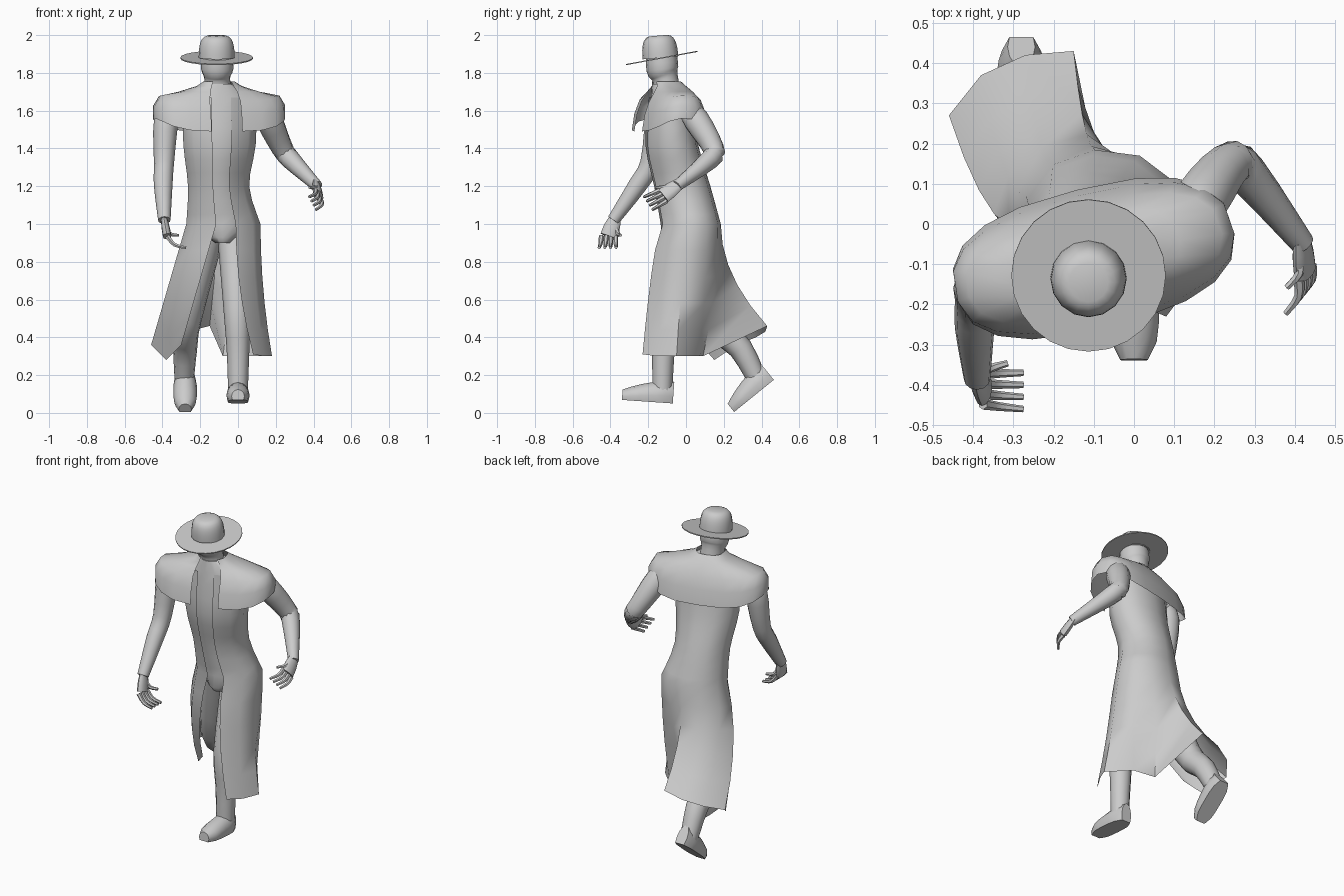
import bpy
from math import sin, cos, pi, radians, sqrt, copysign
from mathutils import Vector, Matrix

if "Cube" in bpy.data.objects:
    bpy.data.objects.remove(bpy.data.objects["Cube"])

GREY = (0.6, 0.6, 0.6, 1)
material = bpy.data.materials.new("plain grey")
material.use_nodes = True
material.diffuse_color = GREY
material.node_tree.nodes["Principled BSDF"].inputs["Base Color"].default_value = GREY


def loft(name, rings, closed=True, matrix=Matrix()):
    """Skin a list of equally long rings; closed rings also get end caps."""
    count = len(rings[0])
    verts = [matrix @ Vector(point) for ring in rings for point in ring]
    faces = []
    for row in range(0, len(verts) - count, count):
        for i in range(count if closed else count - 1):
            j = (i + 1) % count
            faces.append((row + i, row + j, row + count + j, row + count + i))
    if closed:
        faces.append(tuple(reversed(range(count))))
        faces.append(tuple(range(len(verts) - count, len(verts))))
    mesh = bpy.data.meshes.new(name)
    mesh.from_pydata(verts, [], faces)
    mesh.materials.append(material)
    part = bpy.data.objects.new(name, mesh)
    bpy.context.collection.objects.link(part)
    bpy.ops.object.select_all(action="DESELECT")
    part.select_set(True)
    bpy.context.view_layer.objects.active = part
    bpy.ops.object.shade_smooth_by_angle(angle=radians(50))


def spline(points, steps=3):
    """Smooth curve through points of any dimension."""
    points = [Vector(p) for p in points]
    last = len(points) - 1
    curve = []
    for k in range(last):
        a, b, c, d = (points[min(max(k + step, 0), last)] for step in (-1, 0, 1, 2))
        for t in (step / steps for step in range(steps)):
            curve.append(b + ((c - a) + (2 * a - 5 * b + 4 * c - d
                              + (3 * b - 3 * c + d - a) * t) * t) * (t / 2))
    return curve + [points[last]]


def tube(name, controls, side=(1, 0, 0), flat=1, sides=12):
    """Limb through (x, y, z, radius) controls; flat thins it across side."""
    path = spline(controls)
    centres = [p.xyz for p in path]
    rings = []
    for k, centre in enumerate(centres):
        ahead = centres[min(k + 1, len(path) - 1)] - centres[max(k - 1, 0)]
        across = Vector(side) - Vector(side).project(ahead)
        across.normalize()
        up = ahead.normalized().cross(across) * flat
        turns = (2 * pi * i / sides for i in range(sides))
        rings.append([centre + (across * cos(a) + up * sin(a)) * path[k].w for a in turns])
    loft(name, rings)


def oval(z, x, y, rx, ry, count=16, gap=None, yaw=0, lift=0, power=1):
    """Level oval, left open at the front by a gap; lift raises its two ends
    and a power below one makes it boxier."""
    start, sweep = (0, 2 * pi / count)
    if gap is not None:
        start = radians(gap) - pi / 2
        sweep = (2 * pi - 2 * radians(gap)) / (count - 1)
    turn = Matrix.Rotation(radians(yaw), 3, "Z")
    ring = []
    for a in (start + sweep * i for i in range(count)):
        u, v = (copysign(abs(f) ** power, f) for f in (cos(a), sin(a)))
        ring.append(Vector((x, y, z)) + turn @ Vector((rx * u, ry * v, lift * u ** 4)))
    return ring


# Long coat: open at the front, skirt flaring down to a swept-back hem
body = spline([(1, -.08, .025, .2, .16), (1.2, -.105, -.02, .165, .15),
               (1.42, -.1, -.075, .195, .14), (1.67, -.1, -.085, .2, .11)])
torso = [oval(*section, count=11, gap=15, yaw=6) for section in body]
hem = [Vector(p) for p in [
    (.08, -.23, .31), (.14, -.15, .3), (.18, -.05, .3), (.06, .07, .3),
    (-.08, .09, .3), (-.15, .43, .46), (-.27, .42, .43), (-.38, .37, .4),
    (-.46, .27, .36), (-.38, .15, .28), (-.3, .08, .36)]]


def skirt_point(hip, low, drop):
    """Left and rear edges flare late, the front panel flares early."""
    flare = Vector((drop ** (2 if low.x > 0 else 1), drop ** (.6 if low.y < 0 else 2), drop))
    return hip + (low - hip) * flare


skirt = [[skirt_point(hip, low, drop / 5) for hip, low in zip(torso[0], hem)]
         for drop in range(5, 0, -1)]
loft("long_coat", skirt + torso, closed=False)

# Vest: the same trunk a little slimmer, rounded off between the legs
crotch = [oval(.9, -.08, -.06, .04, .05), oval(.93, -.08, -.03, .08, .1)]
trunk = [oval(z, x, y, rx * .85, ry * .92) for z, x, y, rx, ry in body]
loft("vest", crotch + trunk + [oval(1.74, -.1, -.11, .07, .07)])

# Shoulder cape, turned with the swing of the arms
cape = dict(count=19, yaw=14, power=.78)
loft("shoulder_cape", [
    oval(1.49, -.1, -.085, .355, .175, gap=9, lift=.07, **cape),
    oval(1.58, -.1, -.085, .355, .16, gap=9, lift=.05, **cape),
    oval(1.65, -.1, -.085, .325, .135, gap=10, lift=.03, **cape),
    oval(1.7, -.1, -.085, .22, .105, gap=14, **cape),
    oval(1.73, -.1, -.09, .12, .085, gap=24, **cape),
    oval(1.755, -.1, -.105, .08, .075, gap=32, **cape)], closed=False)

# Head and neck
tube("head", [(-.105, -.1, 1.68, .075), (-.11, -.11, 1.77, .068),
              (-.11, -.125, 1.82, .085), (-.11, -.13, 1.92, .08)], sides=16)

# Wide-brimmed hat, rising to the back
hat = Matrix.Translation((-.113, -.128, 1.88)) @ Matrix.Rotation(radians(10.5), 4, "X")
loft("hat_brim", [oval(z, 0, 0, .192, .192, count=24) for z in (-.004, .002)], matrix=hat)
dome = Matrix.Translation((-.113, -.135, 1.88)) @ Matrix.Rotation(radians(5), 4, "X")
crown = []
for t in (i / 8 for i in range(8)):
    radius = .095 * sqrt(1 - t ** 2.3)
    crown.append(oval(.12 * sin(t * pi / 2), 0, 0, radius, radius))
loft("hat_crown", crown, matrix=dome)

# Arms
tube("right_arm", [(-.34, -.14, 1.61, .045), (-.38, -.15, 1.55, .065), (-.392, -.19, 1.32, .053),
                   (-.396, -.26, 1.2, .049), (-.39, -.385, 1.02, .033)])
tube("left_arm", [(.13, 0, 1.62, .05), (.165, .055, 1.55, .07), (.235, .145, 1.4, .057),
                  (.28, .125, 1.34, .052), (.42, -.05, 1.2, .03)], side=(0, .5, .9))


def hand(name, wrist, knuckles, spread, reach, bow):
    """Flat palm, four bowed fingers fanned along spread, and a thumb."""
    wrist, knuckles, spread, reach, bow = map(Vector, (wrist, knuckles, spread, reach, bow))
    middle = (wrist + knuckles) / 2
    palm = [(*wrist, .032), (*middle, .043), (*knuckles, .045)]
    tube(name + "_palm", palm, side=spread, flat=.5)
    roots = [(f"finger_{k}", knuckles + spread * (k - 2.5) * .025, reach + spread * (k - 2.5) * .005)
             for k in range(1, 5)]
    roots.append(("thumb", middle - spread * .02, reach * .7 - spread * .03))
    for label, root, stretch in roots:
        joint, tip = root + stretch / 2 + bow, root + stretch
        tube(f"{name}_{label}", [(*root, .014), (*joint, .011), (*tip, .008)], side=spread, sides=6)


hand("right_hand", (-.392, -.375, 1.03), (-.375, -.41, .935),
     spread=(0, -1, 0), reach=(.1, -.005, -.06), bow=(-.01, 0, -.015))
hand("left_hand", (.415, -.035, 1.215), (.425, -.12, 1.15),
     spread=(.4, .5, -.75), reach=(-.03, -.08, -.04), bow=(.015, 0, 0))

# Legs
tube("left_leg", [(-.02, .02, .95, .09), (-.005, -.11, .55, .072),
                  (0, -.12, .33, .06), (0, -.125, .11, .052)])
tube("right_leg", [(-.16, .03, .95, .09), (-.27, .15, .5, .078),
                   (-.28, .29, .34, .064), (-.285, .385, .16, .05)])


def boot(name, heel, pitch):
    """Flat-soled boot lofted from heel to toe, tipped by pitch."""
    rings = []
    for t in (i / 6 for i in range(7)):
        width = .062 * (1 - .45 * (2 * t - 1) ** 4)
        height = .115 - .06 * t ** 2
        turns = (2 * pi * i / 12 for i in range(12))
        rings.append([(width * cos(a), -.27 * t, height * (max(sin(a), -.5) + .5) / 1.5)
                      for a in turns])
    loft(name, rings, matrix=Matrix.Translation(heel) @ Matrix.Rotation(radians(pitch), 4, "X"))


boot("left_boot", (0, -.07, .05), -4)
boot("right_boot", (-.28, .465, .175), 39)
